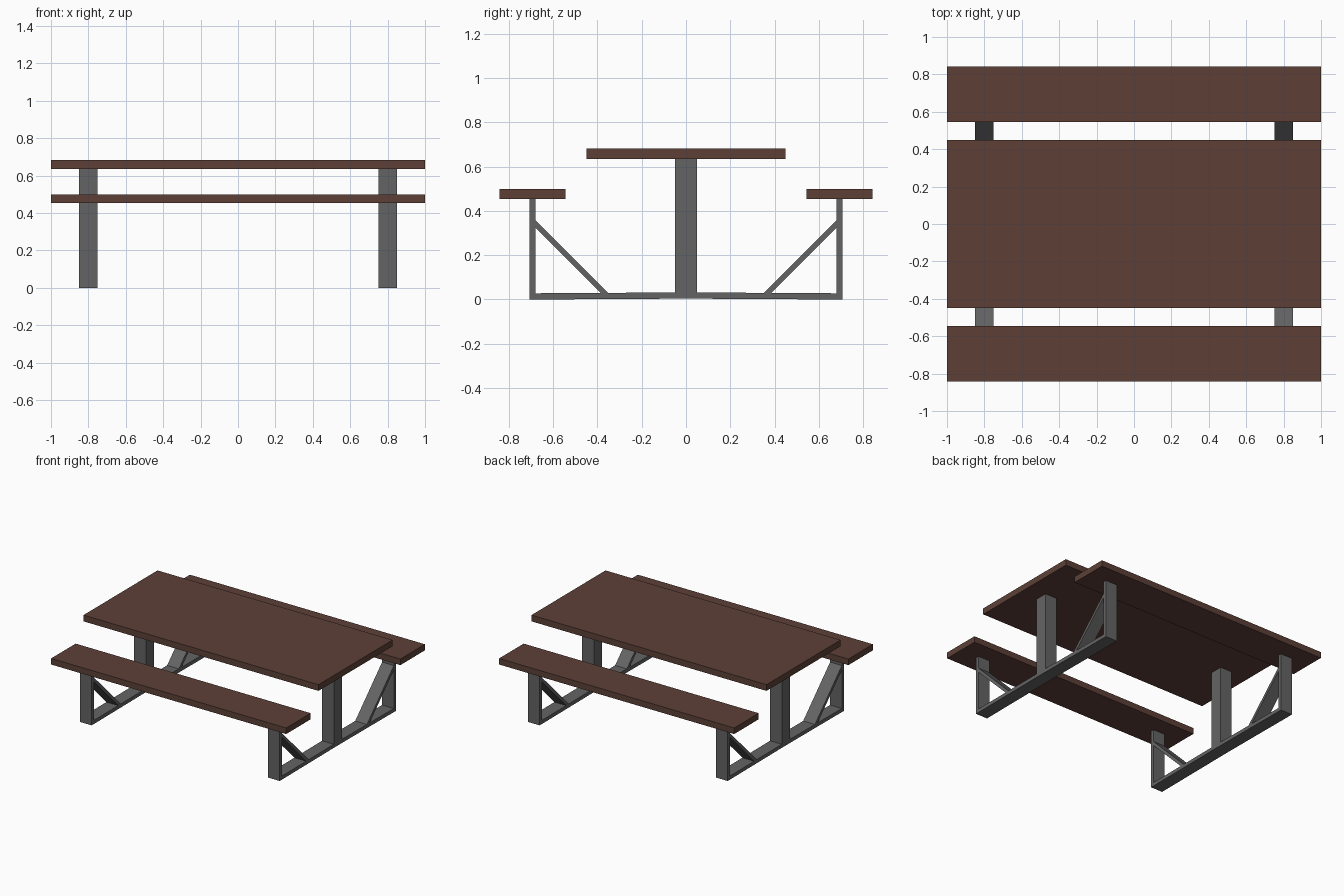
import bpy, bmesh

if "Cube" in bpy.data.objects:
    bpy.data.objects.remove(bpy.data.objects["Cube"])


def material(name, rgb):
    m = bpy.data.materials.new(name)
    m.diffuse_color = (*rgb, 1.0)
    m.use_nodes = True
    m.node_tree.nodes["Principled BSDF"].inputs["Base Color"].default_value = m.diffuse_color
    return m


wood = material("brown wood", (0.109, 0.051, 0.038))
steel = material("grey steel", (0.127, 0.127, 0.127))


def extrude(name, profile, x0, x1, mat):
    """Extrude a (y, z) outline along x."""
    bm = bmesh.new()
    a = [bm.verts.new((x0, y, z)) for y, z in profile]
    b = [bm.verts.new((x1, y, z)) for y, z in profile]
    bm.faces.new(a)
    bm.faces.new(b[::-1])
    n = len(a)
    for i in range(n):
        j = (i + 1) % n
        bm.faces.new((a[i], b[i], b[j], a[j]))
    bmesh.ops.recalc_face_normals(bm, faces=bm.faces[:])
    me = bpy.data.meshes.new(name)
    bm.to_mesh(me)
    bm.free()
    me.materials.append(mat)
    ob = bpy.data.objects.new(name, me)
    bpy.context.collection.objects.link(ob)
    return ob


def rect(y0, y1, z0, z1):
    return [(y0, z0), (y1, z0), (y1, z1), (y0, z1)]


# Table top and two bench seats
extrude("table_top", rect(-0.45, 0.45, 0.635, 0.683), -1, 1, wood)
for s, side in ((-1, "front"), (1, "back")):
    extrude(side + "_seat", rect(s * 0.545, s * 0.843, 0.453, 0.5), -1, 1, wood)

# Steel frame at each end
for cx, end in ((-0.8, "left"), (0.8, "right")):
    x0, x1 = cx - 0.05, cx + 0.05
    # Base rail, very slightly raised in the middle
    extrude(end + "_base_rail",
            [(-0.68, 0), (0, 0.004), (0.68, 0), (0.68, 0.028), (0, 0.032), (-0.68, 0.028)],
            x0, x1, steel)
    extrude(end + "_table_post", rect(-0.05, 0.05, 0.03, 0.635), x0, x1, steel)
    for s, side in ((-1, "front"), (1, "back")):
        # Seat upright and diagonal brace
        extrude(f"{end}_{side}_seat_post", rect(s * 0.68, s * 0.707, 0, 0.453), x0, x1, steel)
        extrude(f"{end}_{side}_brace",
                [(s * 0.682, 0.36), (s * 0.682, 0.327), (s * 0.385, 0.029), (s * 0.352, 0.029)],
                x0, x1, steel)
